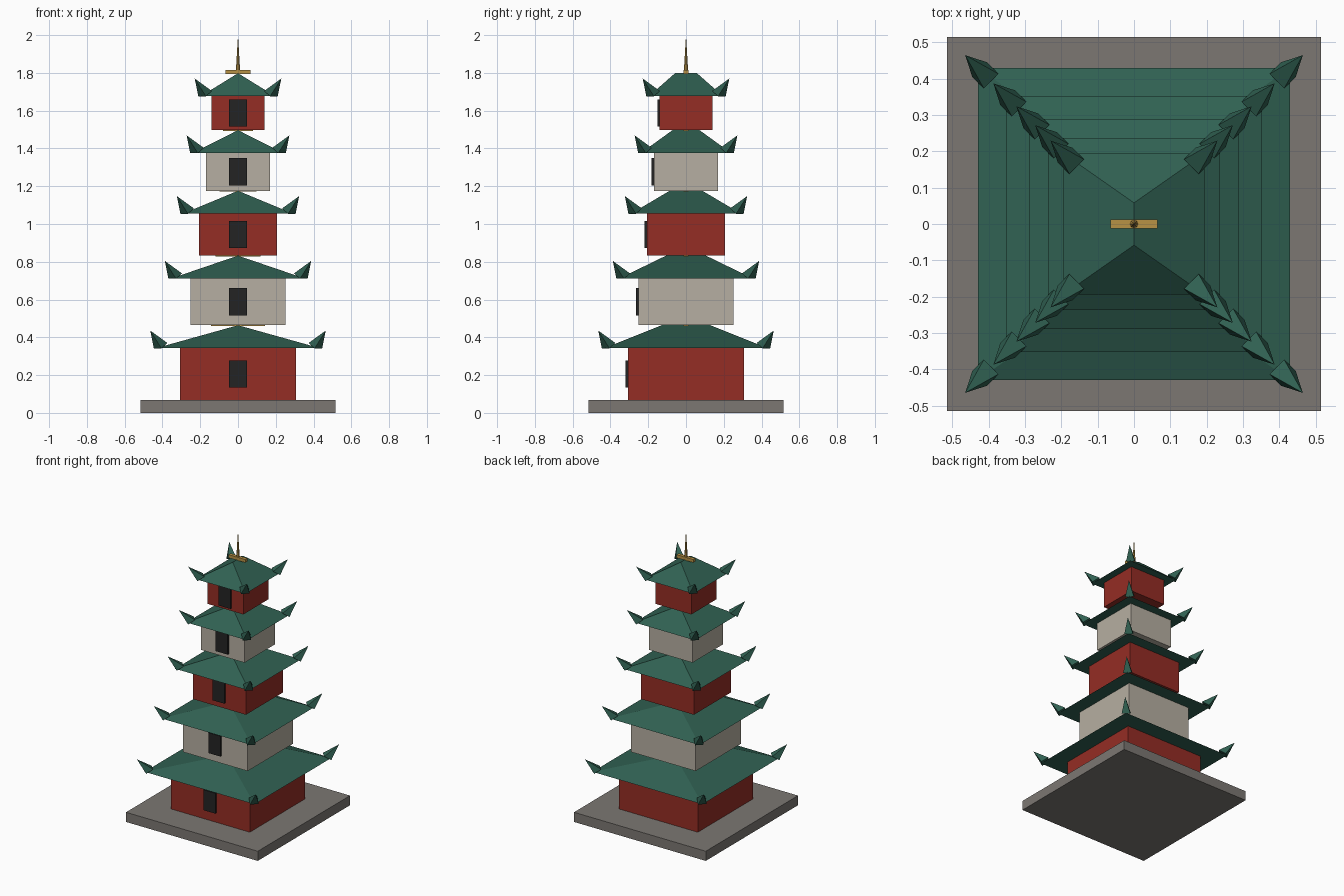
import bpy

cube = bpy.data.objects.get("Cube")
if cube:
    bpy.data.objects.remove(cube, do_unlink=True)


def make_material(name, rgb):
    mat = bpy.data.materials.new(name)
    mat.use_nodes = True
    colour = (*rgb, 1)
    mat.diffuse_color = colour
    mat.node_tree.nodes["Principled BSDF"].inputs["Base Color"].default_value = colour
    return mat


red = make_material("red wall", (0.30, 0.026, 0.018))
cream = make_material("cream wall", (0.47, 0.43, 0.36))
green = make_material("green tile", (0.03, 0.12, 0.085))
stone = make_material("grey stone", (0.20, 0.185, 0.17))
gold = make_material("gold", (0.48, 0.29, 0.06))
black = make_material("dark door", (0.017, 0.017, 0.017))


def box(name, half_x, y0, y1, z0, z1, mat):
    bpy.ops.mesh.primitive_cube_add(size=1, location=(0, (y0 + y1) / 2, (z0 + z1) / 2))
    ob = bpy.context.object
    ob.name = name
    ob.scale = (2 * half_x, y1 - y0, z1 - z0)
    ob.data.materials.append(mat)
    return ob


def mesh_object(name, verts, faces, mat):
    mesh = bpy.data.meshes.new(name)
    mesh.from_pydata(verts, [], faces)
    mesh.materials.append(mat)
    ob = bpy.data.objects.new(name, mesh)
    bpy.context.collection.objects.link(ob)
    return ob


def hip_roof(name, e, z, height):
    # square eave rising to a short ridge that runs front to back
    r, top = 0.3 * e, z + height
    verts = [(-e, -e, z), (e, -e, z), (e, e, z), (-e, e, z), (0, -r, top), (0, r, top)]
    faces = [(3, 2, 1, 0), (0, 1, 4), (1, 2, 5, 4), (2, 3, 5), (3, 0, 4, 5)]
    return mesh_object(name, verts, faces, green)


def corner_horns(name, e, z):
    # four-sided spike leaning out and up, mirrored to all corners
    w = 0.02
    inner, outer, tip = e - 0.036, e - 0.004, e + 0.035
    hi, lo = z + 0.026, z - 0.002
    verts = [(inner - w, inner + w, hi), (inner + w, inner - w, hi),
             (outer + w, outer - w, lo), (outer - w, outer + w, lo),
             (tip, tip, z + 0.092)]
    faces = [(3, 2, 1, 0), (0, 1, 4), (1, 2, 4), (2, 3, 4), (3, 0, 4)]
    ob = mesh_object(name, verts, faces, green)
    mirror = ob.modifiers.new("four corners", "MIRROR")
    mirror.use_axis = (True, True, False)
    return ob


# stone base
box("stone_base", 0.515, -0.515, 0.515, 0, 0.068, stone)

# five shrinking storeys, alternating wall colours
z, half, wall, rise = 0.068, 0.308, 0.276, 0.12
for i in range(5):
    n = i + 1
    eave, z_eave = half * 1.395, z + wall
    ridge = z_eave + rise
    mid = (z + z_eave) / 2
    box(f"storey_wall_{n}", half, -half, half, z, z_eave, cream if i % 2 else red)
    box(f"door_{n}", 0.047, -half - 0.012, -half + 0.008, mid - 0.072, mid + 0.072, black)
    hip_roof(f"roof_{n}", eave, z_eave, rise)
    corner_horns(f"corner_horns_{n}", eave, z_eave)
    box(f"ridge_bar_{n}", eave * 0.335, -0.012, 0.012, ridge - 0.004, ridge + 0.018, gold)
    z, half, wall = ridge, half * 0.82, wall * 0.9

# spire
bpy.ops.mesh.primitive_cone_add(vertices=8, radius1=0.012, radius2=0, depth=2 - z,
                                location=(0, 0, (2 + z) / 2))
spire = bpy.context.object
spire.name = "spire"
spire.data.materials.append(gold)
